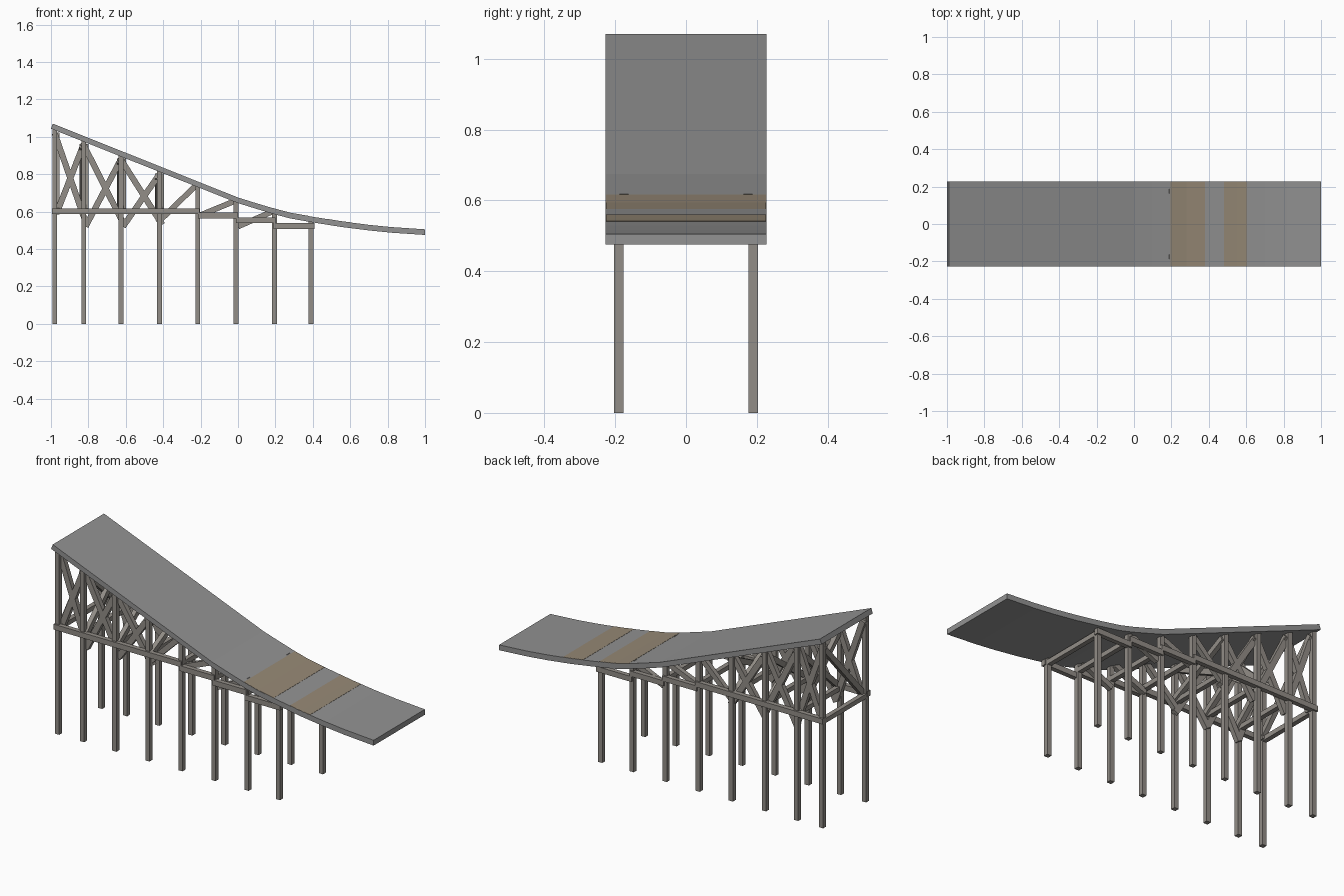
import bpy, bmesh
from mathutils import Vector, Matrix

if "Cube" in bpy.data.objects:
    bpy.data.objects.remove(bpy.data.objects["Cube"])

# deck top profile (x, z)
PROFILE = [(-0.99, 1.07), (0, 0.675), (0.1, 0.644), (0.2, 0.614), (0.28, 0.593), (0.4, 0.572),
           (0.55, 0.548), (0.7, 0.529), (0.82, 0.517), (1, 0.505)]
HALF_W, THICK, SIDE = 0.227, 0.028, 0.19


def material(name, r, g, b):
    m = bpy.data.materials.new(name)
    m.diffuse_color = (r, g, b, 1)
    m.use_nodes = True
    m.node_tree.nodes["Principled BSDF"].inputs["Base Color"].default_value = m.diffuse_color
    return m


GREY = material("deck_grey", 0.29, 0.29, 0.29)
TAN = material("tan_band", 0.305, 0.25, 0.18)
WOOD = material("weathered_wood", 0.29, 0.27, 0.245)


def top_z(x):
    for (x0, z0), (x1, z1) in zip(PROFILE, PROFILE[1:]):
        if x <= x1:
            return z0 + (z1 - z0) * (x - x0) / (x1 - x0)
    return PROFILE[-1][1]


def under(x):
    return top_z(x) - THICK


def make(name, bm, mat):
    me = bpy.data.meshes.new(name)
    bmesh.ops.recalc_face_normals(bm, faces=bm.faces)
    bm.to_mesh(me)
    bm.free()
    ob = bpy.data.objects.new(name, me)
    bpy.context.collection.objects.link(ob)
    me.materials.append(mat)


def slab(name, pts, half, mat):
    # extrude an x/z outline across the width
    bm = bmesh.new()
    f = bm.faces.new([bm.verts.new((x, -half, z)) for x, z in pts])
    r = bmesh.ops.extrude_face_region(bm, geom=[f])
    vs = [v for v in r["geom"] if isinstance(v, bmesh.types.BMVert)]
    bmesh.ops.translate(bm, verts=vs, vec=(0, 2 * half, 0))
    make(name, bm, mat)


def beam(name, a, b, w=0.026, h=0.026):
    a, b = Vector(a), Vector(b)
    d = (b - a).normalized()
    ref = Vector((0, 1, 0)) if abs(d.y) < 0.5 else Vector((1, 0, 0))
    u = (ref - d * ref.dot(d)).normalized()
    v = d.cross(u)
    rot = Matrix((u, v, d)).transposed().to_4x4()
    bm = bmesh.new()
    m = Matrix.Translation((a + b) / 2) @ rot @ Matrix.Diagonal((w, h, (b - a).length, 1))
    bmesh.ops.create_cube(bm, size=1, matrix=m)
    make(name, bm, WOOD)


# sloping deck with a square-cut upper end
bottom = [(x, z - 0.03) for x, z in reversed(PROFILE[1:])] + [(-1, 1.043)]
slab("deck", PROFILE + bottom, HALF_W, GREY)

# painted bands
for i, (a, b) in enumerate([(0.195, 0.38), (0.48, 0.605)]):
    xs = [a] + [x for x, _ in PROFILE if a < x < b] + [b]
    line = [(x, top_z(x) + 0.001) for x in xs]
    slab(f"deck_band_{i}", line + [(x, z - 0.003) for x, z in reversed(line)], HALF_W - 0.001, TAN)

XS = [-0.98, -0.825, -0.625, -0.42, -0.215, -0.01, 0.195, 0.39]
LEVEL = [0.595, 0.6, 0.6, 0.6, 0.6, 0.575, 0.55, 0.52]

for s, side in ((-1, "front"), (1, "back")):
    y, yi = s * SIDE, s * (SIDE - 0.015)
    # posts
    for i, x in enumerate(XS):
        beam(f"{side}_post_{i}", (x, y, 0), (x, y, under(x) + 0.004))
    # side rails
    for i, (a, b, z) in enumerate([(-0.995, -0.205, 0.602), (-0.215, 0, 0.579),
                                   (-0.01, 0.2, 0.553), (0.19, 0.41, 0.523)]):
        beam(f"{side}_rail_{i}", (a, y + s * 0.01, z), (b, y + s * 0.01, z), 0.026, 0.03)
    # crossed side braces
    for i in range(3):
        a, b = XS[i], XS[i + 1]
        beam(f"{side}_brace_down_{i}", (a, yi, under(a) - 0.02), (b + 0.015, yi, 0.53), 0.026, 0.032)
        beam(f"{side}_brace_up_{i}", (a + 0.01, yi, 0.59 if i == 0 else 0.52),
             (b, yi, under(b) - 0.015), 0.026, 0.032)
    # single side braces on the low bays
    for i, (a, za, b, zb) in enumerate([(-0.43, 0.54, -0.225, 0.74), (-0.215, 0.575, -0.02, 0.655),
                                        (0, 0.52, 0.195, 0.605)]):
        beam(f"{side}_low_brace_{i}", (a, yi, za), (b, yi, zb), 0.026, 0.03)

# cross beams and diagonal braces between the two sides
for i, (x, z) in enumerate(zip(XS, LEVEL)):
    beam(f"cross_beam_{i}", (x, -SIDE, z), (x, SIDE, z))
    if i < 4:
        t = under(x) - 0.025
        beam(f"cross_brace_{i}", (x + 0.012, SIDE, t), (x + 0.012, -SIDE, z), 0.026, 0.03)
        if i > 0:
            beam(f"cross_brace_back_{i}", (x - 0.01, -SIDE, t), (x - 0.01, SIDE, z), 0.026, 0.03)
